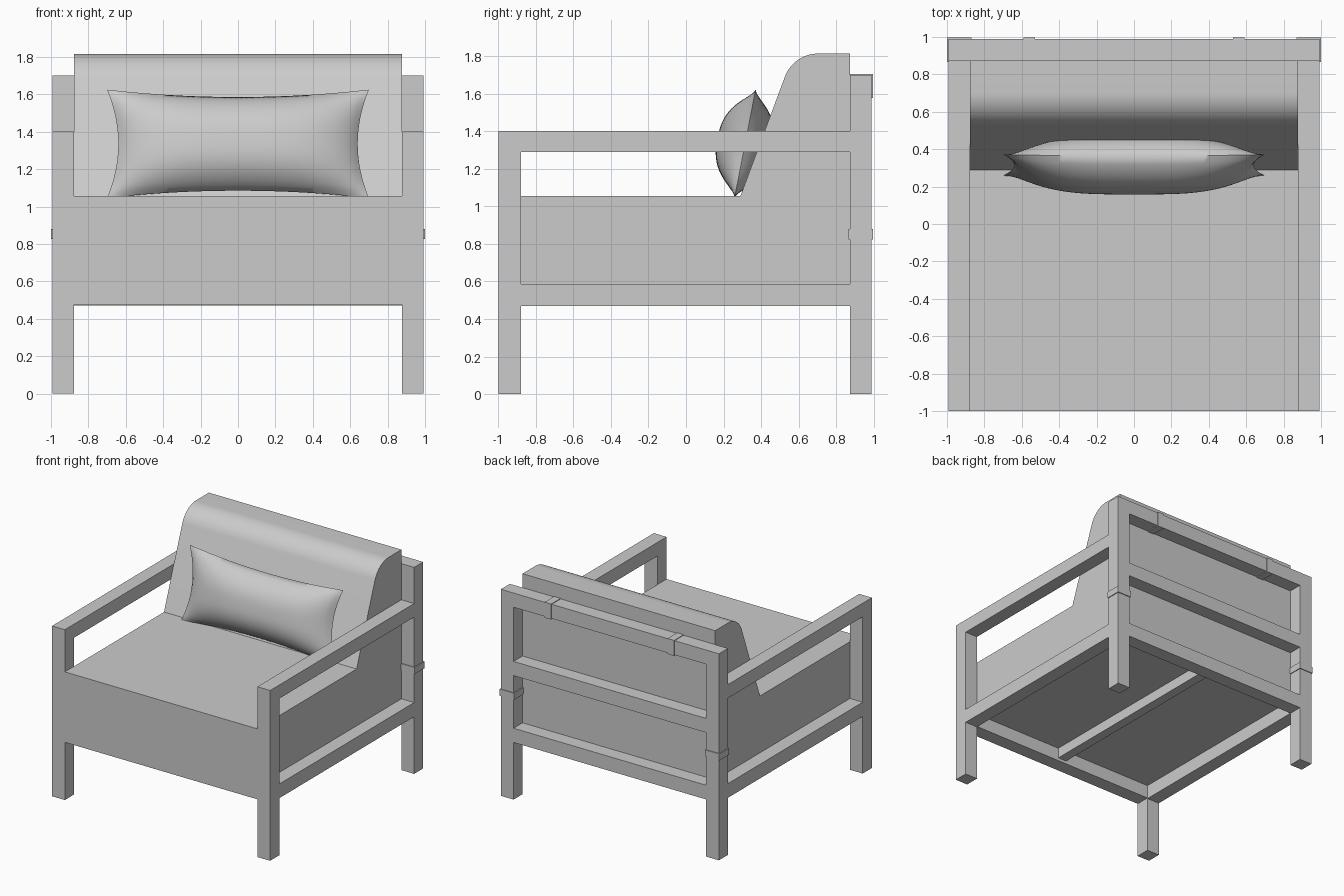
import bpy, bmesh, math
from mathutils import Matrix, Vector

cube = bpy.data.objects.get("Cube")
if cube:
    bpy.data.objects.remove(cube, do_unlink=True)

grey = bpy.data.materials.new("plain_grey")
grey.use_nodes = True
grey.diffuse_color = (0.6, 0.6, 0.6, 1)
grey.node_tree.nodes["Principled BSDF"].inputs["Base Color"].default_value = (0.6, 0.6, 0.6, 1)


def finish(name, bm):
    bmesh.ops.recalc_face_normals(bm, faces=bm.faces)
    mesh = bpy.data.meshes.new(name)
    bm.to_mesh(mesh)
    bm.free()
    mesh.materials.append(grey)
    obj = bpy.data.objects.new(name, mesh)
    bpy.context.collection.objects.link(obj)
    return obj


def box(name, x, y, z):
    """Box spanning the given (low, high) ranges."""
    bm = bmesh.new()
    bmesh.ops.create_cube(bm, size=1)
    for v in bm.verts:
        v.co = [r[0] if c < 0 else r[1] for c, r in zip(v.co, (x, y, z))]
    return finish(name, bm)


def pair(name, x, y, z):
    """The same box on the left and on the right."""
    box("left_" + name, x, y, z)
    box("right_" + name, (-x[1], -x[0]), y, z)


def smooth(obj, angle):
    bpy.ops.object.select_all(action='DESELECT')
    obj.select_set(True)
    bpy.context.view_layer.objects.active = obj
    bpy.ops.object.shade_smooth_by_angle(angle=math.radians(angle))


IN, OUT = 0.877, 0.993          # inner and outer faces of the frame
SIDE, BACK, FRONT = (IN, OUT), (0.873, 0.99), (-1, -0.88)
LOW = (0.47, 0.587)             # height of the lower rails
SEAT_TOP = 1.055

# Frame: legs, arms and side rails
pair("front_leg", SIDE, FRONT, (0, 1.402))
pair("back_leg", SIDE, BACK, (0, 1.7))
pair("arm", SIDE, (FRONT[1], BACK[0]), (1.29, 1.402))
pair("side_rail", SIDE, (FRONT[1], BACK[0]), LOW)

# Cross rails between the legs, and the beam below the seat
for name, z in (("lower", LOW), ("middle", (1.02, 1.137)), ("top", (1.583, 1.7))):
    box(name + "_back_rail", (-IN, IN), BACK, z)
box("front_rail", (-IN, IN), FRONT, (0.475, LOW[1]))
box("centre_beam", (-0.04, 0.04), (FRONT[1], BACK[0]), (0.5, LOW[1]))

# Straps around the top rail and the back legs
pair("rail_strap", (0.53, 0.59), (BACK[0], 0.997), (1.577, 1.705))
pair("leg_strap", (IN - 0.007, 1.0), (BACK[0] - 0.006, 0.997), (0.825, 0.88))

# Seat block
box("seat", (-IN, IN), (FRONT[0], BACK[0]), (LOW[1], SEAT_TOP))

# Back cushion: sloping front, rounded top, extruded across
lean = math.atan2(0.58, 0.23)
radius = 0.19
centre = Vector((0.705, 1.625))
profile = [(BACK[0], SEAT_TOP), (0.29, SEAT_TOP)]
for i in range(17):
    a = lean + math.pi / 2 + (math.pi / 2 - lean - math.pi / 2) * i / 16
    profile.append((centre.x + radius * math.cos(a), centre.y + radius * math.sin(a)))
profile.append((BACK[0], 1.815))
bm = bmesh.new()
face = bm.faces.new([bm.verts.new((-IN, y, z)) for y, z in profile])
side = bmesh.ops.extrude_face_region(bm, geom=[face])
bmesh.ops.translate(bm, vec=(2 * IN, 0, 0),
                    verts=[g for g in side["geom"] if isinstance(g, bmesh.types.BMVert)])
smooth(finish("back_cushion", bm), 30)

# Pillow: two bulging sheets with pinched edges, joined at the seam
bm = bmesh.new()
for s in (-1, 1):
    grid = bmesh.ops.create_grid(bm, x_segments=48, y_segments=24, size=1)
    for v in grid["verts"]:
        u, w = v.co.x, v.co.y
        bulge = (max(0, 1 - abs(u) ** 3.5) * max(0, 1 - abs(w) ** 2.6)) ** 0.8
        width = 0.64 + 0.06 * w * w
        height = 0.255 + 0.04 * u * u
        v.co = (u * width, s * 0.15 * bulge, w * height)
bmesh.ops.remove_doubles(bm, verts=bm.verts, dist=0.0005)
bmesh.ops.transform(bm, verts=bm.verts,
                    matrix=Matrix.Translation((0, 0.315, 1.335)) @ Matrix.Rotation(math.radians(-11), 4, 'X'))
smooth(finish("pillow", bm), 60)
